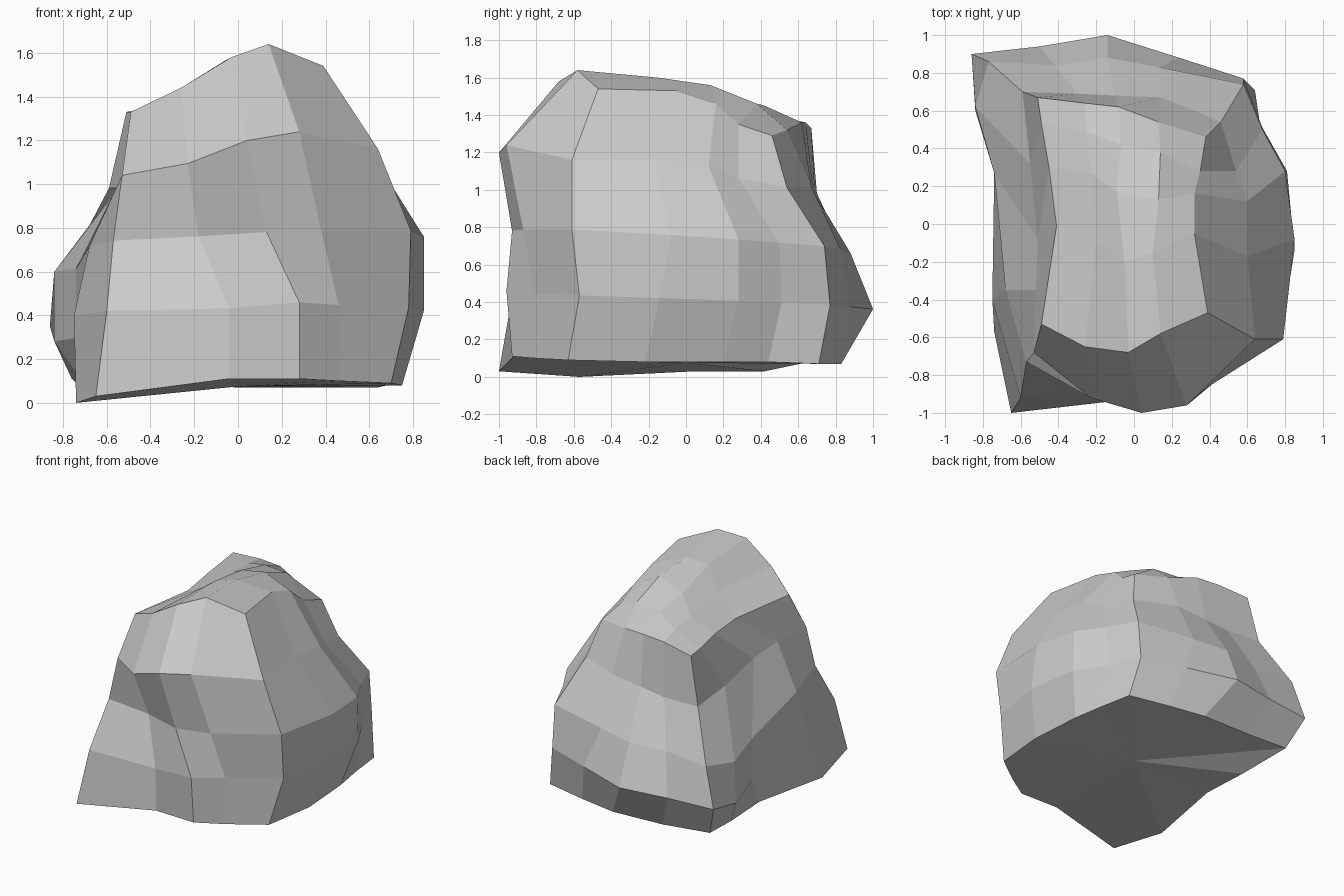
import bpy, bmesh

bm = bmesh.new()


def section(outline, z, tilt_x=0, tilt_y=0):
    """Tilted slice: 16 plan points, four per side from the front left corner,
    each with an optional bump in height."""
    return [bm.verts.new((x, y, z + tilt_x * x + tilt_y * y + sum(bump)))
            for x, y, *bump in outline]


# Slices through the boulder, from the ground up
foot = section([(-.65, -1, -.05), (-.04, -.92, .03), (.28, -.93, .03), (.46, -.81, .02),
                (.70, -.63, .01), (.75, -.22), (.72, .20), (.68, .44),
                (.64, .71, -.01), (.32, .78, -.01), (.03, .83, -.01), (-.38, .82),
                (-.76, .80, .03), (-.67, .42, -.05), (-.65, .05, -.05), (-.74, -.57, -.08)], .08)
belly = section([(-.60, -.92), (-.04, -.93), (.28, -.96, .02), (.46, -.81, .01),
                 (.78, -.57), (.85, -.14), (.81, .28), (.68, .51),
                 (.58, .77), (.24, .88), (-.14, 1), (-.50, .94),
                 (-.86, .90), (-.84, .60, -.08), (-.74, .27, -.08), (-.75, -.40)], .40, .02, -.035)
waist = section([(-.57, -.73), (-.18, -.81), (.13, -.93), (.38, -.87),
                 (.79, -.61), (.85, -.08), (.80, .28), (.68, .50),
                 (.58, .74), (.13, .83), (-.14, .88), (-.42, .84),
                 (-.77, .86), (-.84, .62, -.05), (-.74, .27, -.06), (-.68, -.35)], .72, .04, -.06)
shoulder = section([(-.53, -.68, -.045), (-.23, -.92, -.045), (.04, -1, .025), (.28, -.96, .045),
                    (.64, -.61, -.035), (.60, -.17, .01), (.60, .12, .01), (.54, .28, -.035),
                    (.46, .54, -.05), (.15, .67), (-.10, .68), (-.30, .69),
                    (-.59, .70, .04), (-.55, .32), (-.51, -.08), (-.52, -.35)], 1.07, .10, -.10)

# Crown: five ridge lines running left to right, front to back
ridges = [
    [(-.49, -.53, 1.33), (-.26, -.65, 1.44), (-.03, -.68, 1.58), (.14, -.58, 1.64), (.39, -.47, 1.54)],
    [(-.41, -.01, 1.33), (-.20, -.09, 1.45), (-.05, -.20, 1.57), (.10, -.15, 1.60), (.32, -.05, 1.53)],
    [(-.45, .30, 1.34), (-.23, .27, 1.41), (-.09, .17, 1.50), (.13, .13, 1.56), (.32, .16, 1.46)],
    [(-.49, .53, 1.33), (-.25, .49, 1.39), (-.07, .42, 1.45), (.14, .38, 1.46), (.35, .28, 1.35)],
    [(-.51, .67, 1.33), (-.26, .64, 1.36), (-.08, .62, 1.36), (.13, .54, 1.32), (.38, .46, 1.29)],
]
crown = [[bm.verts.new(p) for p in row] for row in ridges]
for j in range(4):
    for i in range(4):
        bm.faces.new((crown[j][i], crown[j][i + 1], crown[j + 1][i + 1], crown[j + 1][i]))
rim = (crown[0][:4] + [r[4] for r in crown[:4]]
       + crown[4][:0:-1] + [r[0] for r in crown[:0:-1]])

# Side walls between neighbouring slices
slices = [foot, belly, waist, shoulder, rim]
for low, high in zip(slices, slices[1:]):
    for i in range(16):
        k = (i + 1) % 16
        bm.faces.new((low[i], low[k], high[k], high[i]))

# Underside: a shallow fan around a middle point
middle = bm.verts.new((0, 0, .075))
for i in range(16):
    bm.faces.new((middle, foot[(i + 1) % 16], foot[i]))
bmesh.ops.recalc_face_normals(bm, faces=bm.faces)

mesh = bpy.data.meshes.new("boulder")
bm.to_mesh(mesh)
bm.free()
boulder = bpy.data.objects.new("boulder", mesh)
bpy.context.collection.objects.link(boulder)
